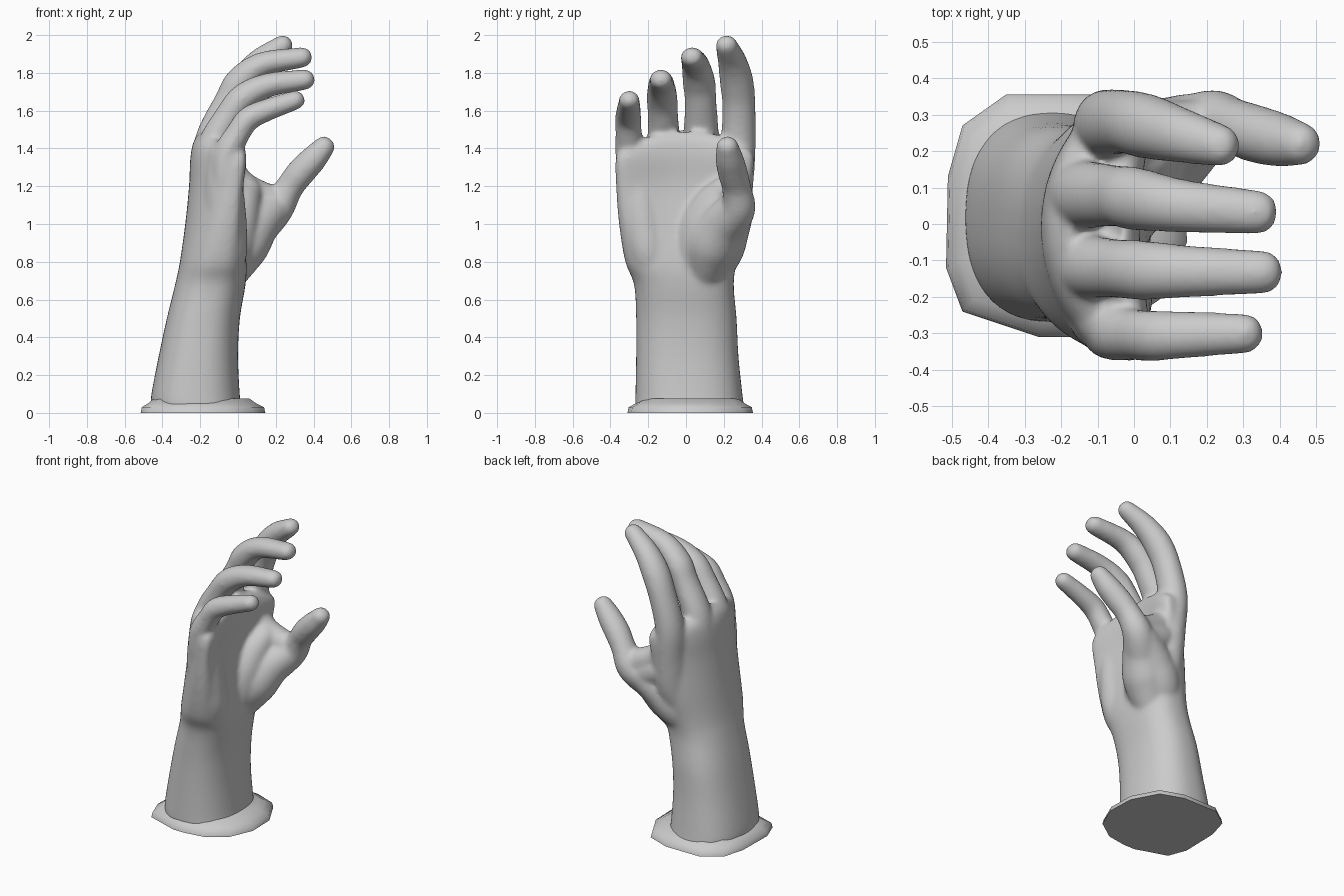
import bpy, bmesh, math
from mathutils import Vector


def bridge(bm, rings):
    """Skin a list of vertex rings into a closed shell."""
    vs = [[bm.verts.new(p) for p in r] for r in rings]
    n = len(vs[0])
    for a, b in zip(vs, vs[1:]):
        for i in range(n):
            bm.faces.new((a[i], a[(i + 1) % n], b[(i + 1) % n], b[i]))
    bm.faces.new(vs[0][::-1])
    bm.faces.new(vs[-1])


def catmull(keys, steps=6):
    """Smooth interpolation through key tuples."""
    k = [Vector(p) for p in keys]
    k = [k[0] * 2 - k[1]] + k + [k[-1] * 2 - k[-2]]
    out = []
    for a, b, c, d in zip(k, k[1:], k[2:], k[3:]):
        for s in range(steps):
            t = s / steps
            out.append(0.5 * (2 * b + (c - a) * t + (2 * a - 5 * b + 4 * c - d) * t * t
                              + (3 * b - a - 3 * c + d) * t ** 3))
    return out + [k[-2]]


def limb(bm, keys, width=1.0, n=20):
    """Blunt-ended tube through (x, y, z, radius) keys, widened along y."""
    pts = catmull(keys)
    pos, rad = [p.to_3d() for p in pts], [p[3] for p in pts]
    tan = [(pos[min(i + 1, len(pos) - 1)] - pos[max(i - 1, 0)]).normalized()
           for i in range(len(pos))]
    st = list(zip(pos, tan, rad))
    caps = [math.radians(a) for a in (25, 50, 70, 84)]
    head = [(pos[0] - tan[0] * rad[0] * math.sin(a), tan[0], rad[0] * math.cos(a))
            for a in reversed(caps)]
    tail = [(pos[-1] + tan[-1] * rad[-1] * math.sin(a), tan[-1], rad[-1] * math.cos(a) ** 0.8)
            for a in caps]
    rings = []
    for p, t, r in head + st + tail:
        u = t.cross(Vector((0, 1, 0))).normalized()
        v = t.cross(u) * width
        rings.append([p + (u * math.cos(2 * math.pi * i / n) + v * math.sin(2 * math.pi * i / n)) * r
                      for i in range(n)])
    bridge(bm, rings)


def make_object(name, bm):
    bmesh.ops.recalc_face_normals(bm, faces=bm.faces)
    me = bpy.data.meshes.new(name)
    bm.to_mesh(me)
    bm.free()
    ob = bpy.data.objects.new(name, me)
    bpy.context.collection.objects.link(ob)
    return ob


hand = bmesh.new()

# forearm and palm: z, back x, front x, min y, max y, arch of the edges, drop of the edges
sections = [
    (0.02, -0.46, 0.02, -0.27, 0.31, 0.0, 0.0),
    (0.09, -0.46, 0.01, -0.268, 0.30, 0.0, 0.0),
    (0.30, -0.42, 0.00, -0.264, 0.278, 0.0, 0.0),
    (0.50, -0.377, 0.01, -0.264, 0.268, 0.0, 0.0),
    (0.68, -0.333, 0.04, -0.275, 0.253, 0.01, 0.0),
    (0.80, -0.308, 0.045, -0.322, 0.27, 0.03, 0.0),
    (1.00, -0.28, 0.025, -0.355, 0.32, 0.07, 0.0),
    (1.20, -0.26, 0.005, -0.370, 0.345, 0.10, 0.01),
    (1.36, -0.252, 0.015, -0.374, 0.36, 0.11, 0.03),
    (1.45, -0.23, 0.005, -0.355, 0.35, 0.10, 0.07),
    (1.50, -0.18, -0.03, -0.31, 0.31, 0.08, 0.09),
]
rings = []
for z, x0, x1, y0, y1, arch, drop in catmull(sections, 4):
    ring = []
    for i in range(48):
        a = 2 * math.pi * i / 48
        c, s = [math.copysign(abs(f(a)) ** (2 / 2.4), f(a)) for f in (math.cos, math.sin)]
        ring.append(((x0 + x1) / 2 + c * (x1 - x0) / 2 + arch * s * s,
                     (y0 + y1) / 2 + s * (y1 - y0) / 2, z - drop * s * s))
    rings.append(ring)
bridge(hand, rings)

# index finger, running down the edge of the palm
limb(hand, [(-0.13, .13, 0.75, .08), (-0.065, .215, 1.00, .105), (-0.065, .25, 1.22, .10),
            (-0.075, .275, 1.42, .088), (-0.025, .28, 1.62, .082),
            (0.035, .268, 1.755, .083), (0.12, .245, 1.86, .072), (0.235, .215, 1.945, .055)], 1.08)
# middle finger
limb(hand, [(-0.15, .05, 1.00, .06), (-0.155, .07, 1.24, .085), (-0.145, .08, 1.44, .085),
            (-0.05, .077, 1.65, .076),
            (0.01, .068, 1.755, .078), (0.13, .05, 1.845, .066), (0.338, .032, 1.882, .055)], 1.12)
# ring finger
limb(hand, [(-0.15, -.09, 1.00, .06), (-0.15, -.11, 1.22, .08), (-0.135, -.115, 1.41, .081),
            (-0.05, -.122, 1.57, .074),
            (0.03, -.127, 1.67, .075), (0.16, -.13, 1.735, .065), (0.352, -.132, 1.764, .055)], 1.1)
# little finger
limb(hand, [(-0.09, -.22, 0.98, .07), (-0.07, -.265, 1.18, .085), (-0.06, -.292, 1.36, .076),
            (0.0, -.303, 1.48, .066),
            (0.06, -.306, 1.56, .065), (0.17, -.303, 1.61, .059), (0.302, -.30, 1.655, .052)], 1.08)
# thumb
limb(hand, [(0.10, .20, 0.98, .11), (0.205, .275, 1.08, .09), (0.27, .268, 1.19, .075),
            (0.33, .248, 1.27, .077), (0.40, .23, 1.345, .072), (0.453, .22, 1.405, .059)], 1.04)
# thumb muscle, its inner slope, and the thumb bone behind it
limb(hand, [(-0.12, .06, 0.66, .09), (-0.05, .10, 0.76, .115), (0.02, .14, 0.89, .145),
            (0.10, .20, 1.00, .125), (0.20, .27, 1.09, .09)])
limb(hand, [(-0.10, .04, 0.68, .09), (-0.05, .05, 0.82, .12), (-0.02, .08, 0.97, .125),
            (0.01, .14, 1.09, .11), (0.04, .20, 1.16, .09)])
limb(hand, [(-0.14, .12, 0.70, .08), (-0.06, .18, 0.85, .12), (0.03, .22, 0.96, .115),
            (0.14, .265, 1.05, .093)])
# heel of the palm
limb(hand, [(-0.12, -.15, 0.64, .07), (-0.068, -.19, 0.82, .11), (-0.07, -.22, 0.98, .118),
            (-0.075, -.25, 1.18, .105), (-0.08, -.26, 1.36, .08)])
# web between thumb and palm
limb(hand, [(-0.06, .24, 1.29, .08), (0.04, .25, 1.19, .08), (0.18, .265, 1.125, .078)])
limb(hand, [(-0.05, .24, 1.16, .09), (0.03, .245, 1.11, .10), (0.15, .26, 1.06, .09)])

hand_ob = make_object("hand", hand)
fuse = hand_ob.modifiers.new("fuse", 'REMESH')
fuse.mode = 'VOXEL'
fuse.voxel_size = 0.011
fuse.use_smooth_shade = True
soften = hand_ob.modifiers.new("soften", 'SMOOTH')
soften.factor = 0.5
soften.iterations = 20

# base flange: angular outline drawn in toward the wrist
outline = [(-.51, .13), (-.47, .27), (-.35, .355), (-.10, .355), (.05, .30), (.14, .13),
           (.145, -.05), (.08, -.20), (-.05, -.29), (-.18, -.31), (-.26, -.31),
           (-.47, -.24), (-.515, -.12)]
base = bmesh.new()
cx, cy = -0.22, 0.02
bridge(base, [[(cx + (x - cx) * f, cy + (y - cy) * f, z) for x, y in outline]
              for z, f in ((0, 1), (0.03, 0.98), (0.05, 0.87), (0.075, 0.77))])
base_ob = make_object("base_flange", base)
bpy.context.view_layer.objects.active = base_ob
base_ob.select_set(True)
bpy.ops.object.shade_smooth_by_angle(angle=math.radians(50))
